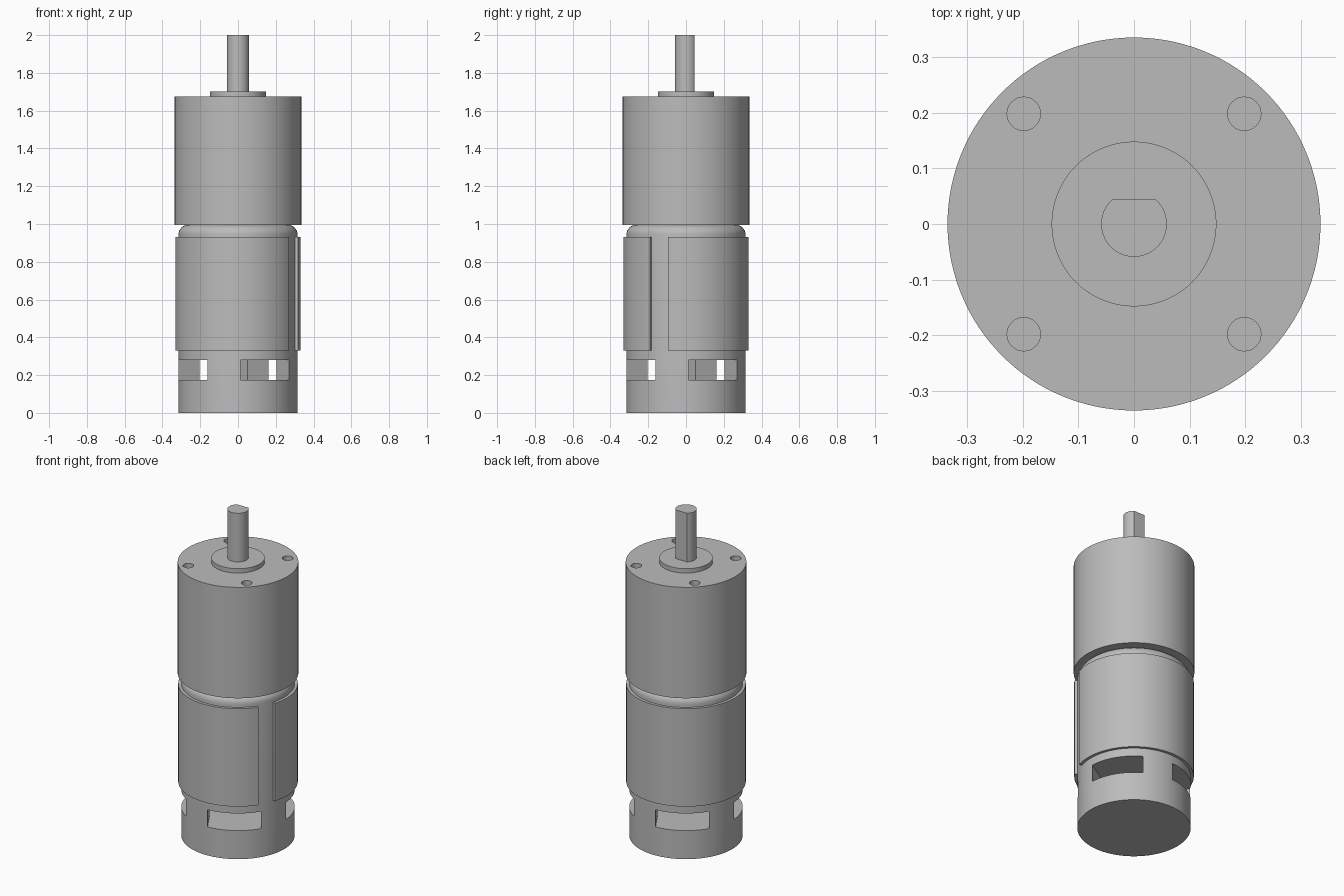
import bpy
import bmesh
import math

SEGMENTS = 128

cube = bpy.data.objects.get("Cube")
if cube:
    bpy.data.objects.remove(cube, do_unlink=True)

grey = bpy.data.materials.new("metal grey")
grey.use_nodes = True
colour = (0.5, 0.5, 0.5, 1)
grey.diffuse_color = colour
grey.node_tree.nodes["Principled BSDF"].inputs["Base Color"].default_value = colour


def arc(radius, start=0, end=360, count=SEGMENTS):
    """Points along an arc; a full circle does not repeat its first point."""
    steps = count if end - start >= 360 else count - 1
    angles = [math.radians(start + (end - start) * i / steps) for i in range(count)]
    return [(radius * math.cos(a), radius * math.sin(a)) for a in angles]


def prism(name, outline, z0, z1, round_top=0):
    """Extrude a counter-clockwise outline from z0 to z1, with an optional top fillet."""
    bm = bmesh.new()
    base = bm.faces.new([bm.verts.new((x, y, z0)) for x, y in outline])
    extruded = bmesh.ops.extrude_face_region(bm, geom=[base], use_keep_orig=True)["geom"]
    top = [v for v in extruded if isinstance(v, bmesh.types.BMVert)]
    bmesh.ops.translate(bm, verts=top, vec=(0, 0, z1 - z0))
    bmesh.ops.recalc_face_normals(bm, faces=bm.faces)
    if round_top:
        rim = [e for e in bm.edges if all(v.co.z > z1 - 1e-5 for v in e.verts)]
        bmesh.ops.bevel(bm, geom=rim, offset=round_top, segments=8,
                        profile=0.5, affect='EDGES')
    mesh = bpy.data.meshes.new(name)
    bm.to_mesh(mesh)
    bm.free()
    mesh.materials.append(grey)
    obj = bpy.data.objects.new(name, mesh)
    bpy.context.collection.objects.link(obj)
    return obj


def activate(obj):
    bpy.ops.object.select_all(action='DESELECT')
    obj.select_set(True)
    bpy.context.view_layer.objects.active = obj


def cut(target, cutter):
    """Subtract the cutter, then discard it."""
    cutter.hide_render = True
    mod = target.modifiers.new("cut", 'BOOLEAN')
    mod.operation, mod.solver, mod.object = 'DIFFERENCE', 'EXACT', cutter
    activate(target)
    bpy.ops.object.modifier_apply(modifier=mod.name)
    bpy.data.objects.remove(cutter, do_unlink=True)


# Motor can with a rounded shoulder and two crossing vent slots
motor_can = prism("motor_can", arc(0.315), 0, 0.995, round_top=0.05)
half, reach = 0.149, 0.5
for angle in (30.85, 120.85):
    slot = prism("slot_cutter", [(-reach, -half), (reach, -half),
                                 (reach, half), (-reach, half)], 0.175, 0.28)
    slot.rotation_euler.z = math.radians(angle)
    cut(motor_can, slot)

# Split sleeve wrapped around the can
sleeve = prism("sleeve", arc(0.332, -16.8, 324.8) + arc(0.314, -16.8, 324.8)[::-1],
               0.33, 0.93)

# Gearbox with four mounting holes
gearbox = prism("gearbox", arc(0.335), 0.995, 1.675)
for sx in (-1, 1):
    for sy in (-1, 1):
        hole = prism("hole_cutter", arc(0.03, count=32), 1.575, 1.8)
        hole.location = (0.198 * sx, 0.198 * sy, 0)
        cut(gearbox, hole)

# Raised boss and D-shaped output shaft with its flat at the back
boss = prism("boss", arc(0.148), 1.675, 1.702)
flat = math.degrees(math.asin(0.045 / 0.059))
shaft = prism("output_shaft", arc(0.059, 180 - flat, 360 + flat, 64), 1.702, 2.0)

for part in (motor_can, sleeve, gearbox, boss, shaft):
    activate(part)
    bpy.ops.object.shade_smooth_by_angle(angle=math.radians(30))
